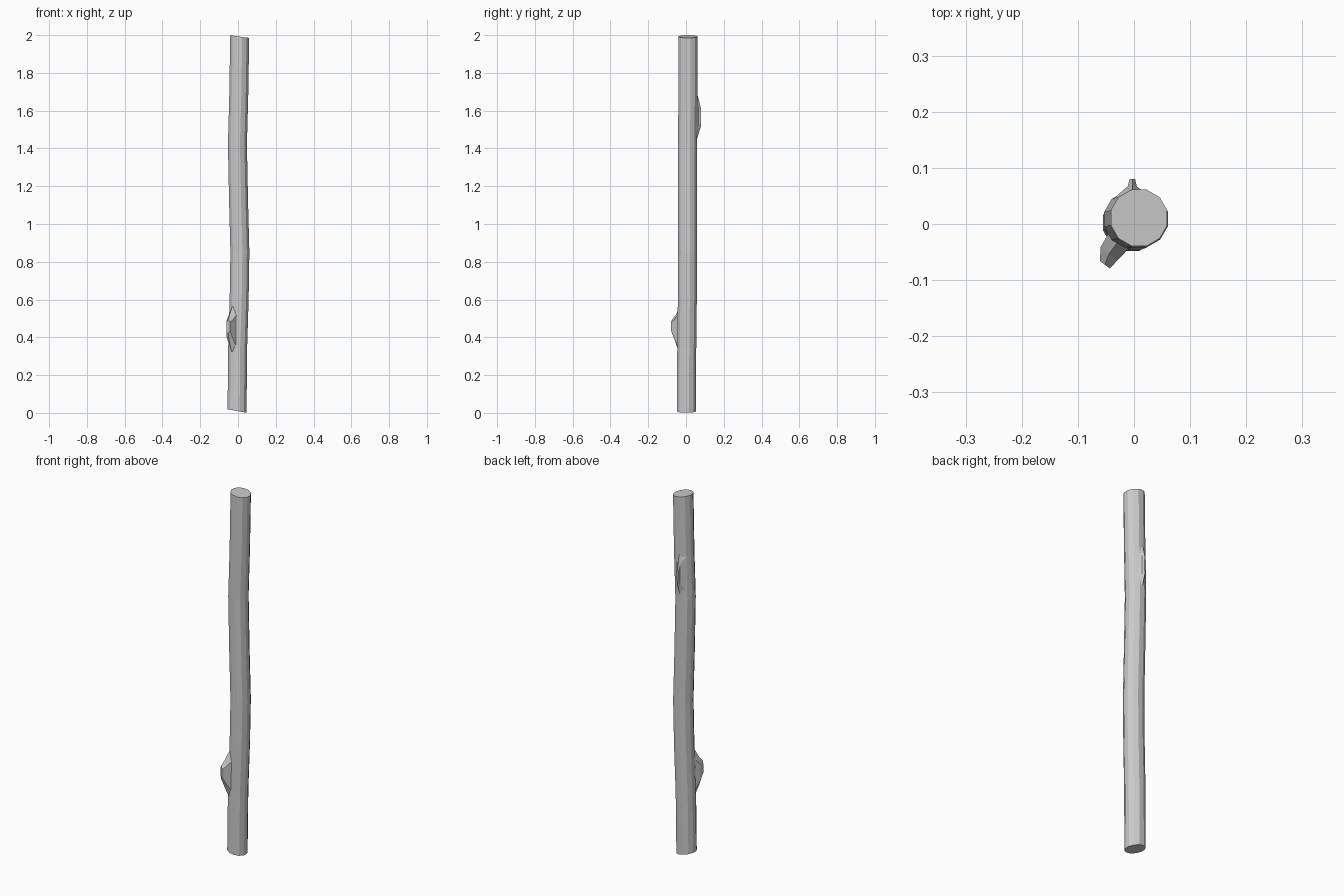
import bpy, bmesh, math
from mathutils import Vector

if "Cube" in bpy.data.objects:
    bpy.data.objects.remove(bpy.data.objects["Cube"])

bark = bpy.data.materials.new("plain_grey")
bark.diffuse_color = (0.6, 0.6, 0.6, 1)
bark.use_nodes = True
bark.node_tree.nodes["Principled BSDF"].inputs["Base Color"].default_value = bark.diffuse_color


def loft(name, rings):
    """Skin a list of equal-length rings and cap both ends."""
    bm = bmesh.new()
    vs = [[bm.verts.new(p) for p in r] for r in rings]
    n = len(vs[0])
    for a, b in zip(vs, vs[1:]):
        for i in range(n):
            j = (i + 1) % n
            bm.faces.new((a[i], a[j], b[j], b[i]))
    bm.faces.new(vs[0])
    bm.faces.new(vs[-1])
    bmesh.ops.recalc_face_normals(bm, faces=bm.faces[:])
    me = bpy.data.meshes.new(name)
    bm.to_mesh(me)
    bm.free()
    me.materials.append(bark)
    ob = bpy.data.objects.new(name, me)
    bpy.context.collection.objects.link(ob)
    return ob


# Trunk: gently wandering 12-sided pole with slanted ends (x, y, z, slope)
path = [(-0.005, 0.002, 0.010, -0.18), (-0.002, 0.004, 0.34, 0),
        (0.006, 0.007, 0.60, 0), (0.010, 0.009, 0.85, 0),
        (0.003, 0.008, 1.12, 0), (-0.003, 0.008, 1.42, 0),
        (0.004, 0.010, 1.68, 0), (0.009, 0.011, 1.992, -0.14)]
R = 0.052
rings = []
for x, y, z, s in path:
    ring = []
    for i in range(12):
        a = math.radians(15 + 30 * i)
        dx, dy = R * math.cos(a), R * math.sin(a)
        ring.append((x + dx, y + dy, z + s * dx))
    rings.append(ring)
loft("trunk", rings)


def stub(name, centre, angle, sections):
    """Branch stub; section = (distance, half width, z low, z high, sideways)."""
    out = Vector((math.cos(angle), math.sin(angle), 0))
    side = Vector((-out.y, out.x, 0))
    c = Vector(centre)
    rs = []
    for d, w, lo, hi, sh in sections:
        mid = (lo + hi) / 2
        q = (hi - lo) * 0.3
        prof = [(0, lo), (w, mid - q), (w, mid + q),
                (0, hi), (-w, mid + q), (-w, mid - q)]
        rs.append([c + out * d + side * (u + sh) + Vector((0, 0, z)) for u, z in prof])
    return loft(name, rs)


# Lower branch stub, front left
stub("lower_stub", (0.0, 0.006, 0), math.radians(233),
     [(0.030, 0.026, 0.28, 0.60, 0), (0.050, 0.022, 0.31, 0.565, 0),
      (0.074, 0.019, 0.37, 0.52, 0), (0.094, 0.011, 0.42, 0.495, 0.006)])
# Upper knot, back
stub("upper_knot", (-0.003, 0.009, 0), math.radians(90),
     [(0.035, 0.034, 1.40, 1.73, 0), (0.050, 0.018, 1.45, 1.69, 0),
      (0.058, 0.008, 1.48, 1.66, 0), (0.071, 0.005, 1.52, 1.61, 0)])
